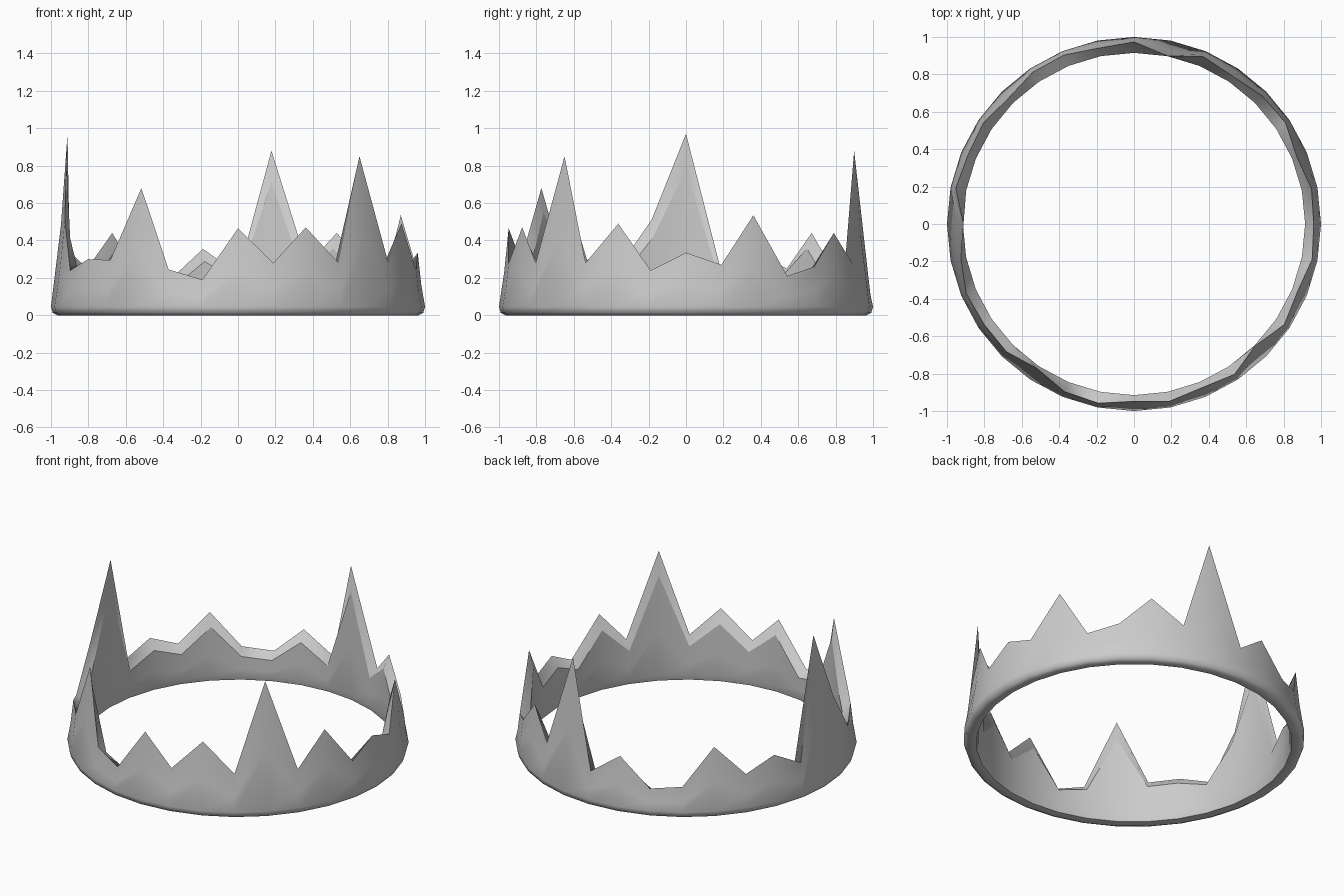
import bpy
import math

cube = bpy.data.objects.get("Cube")
if cube:
    bpy.data.objects.remove(cube, do_unlink=True)

metal = bpy.data.materials.new("pale_grey_metal")
metal.use_nodes = True
GREY = (0.6, 0.6, 0.6, 1)
metal.diffuse_color = GREY
metal.node_tree.nodes["Principled BSDF"].inputs["Base Color"].default_value = GREY

# Height of the jagged rim at each column, from the front round towards +x
RIM = [.465, .28, .47, .28, .85, .28, .49, .24,
       .335, .27, .535, .21, .26, .44, .27, .88,
       .22, .355, .18, .2, .44, .25, .33, .23,
       .97, .51, .24, .3, .295, .68, .245, .19]
COLUMNS = len(RIM)
INNER_RADIUS = .915
LIP = .81  # inner wall height as a share of the rim height


def outer_radius(z):
    """The outer wall leans inwards as it rises."""
    return 1 - .13 * z + .04 * z * z


def outer_profile(h):
    return [(.925, .008), (.965, 0), (.99, .012), (1, .045),
            (outer_radius(h * .5), h * .5), (outer_radius(h), h)]


def lip_profile(h):
    return [(INNER_RADIUS, h * LIP), (outer_radius(h), h)]


def inner_profile(h):
    return [(INNER_RADIUS, h * LIP), (INNER_RADIUS, h * .4),
            (INNER_RADIUS, .045), (.925, .008)]


def ring(name, profile):
    """Sweep a profile round the ring, with its shape set by the rim height."""
    verts, faces = [], []
    for k, h in enumerate(RIM):
        a = math.tau * k / COLUMNS
        verts += [(r * math.sin(a), -r * math.cos(a), z) for r, z in profile(h)]
    rows = len(verts) // COLUMNS
    for k in range(COLUMNS):
        a, b = k * rows, (k + 1) % COLUMNS * rows
        faces += [(a + i, b + i, b + i + 1, a + i + 1) for i in range(rows - 1)]
    mesh = bpy.data.meshes.new(name)
    mesh.from_pydata(verts, [], faces)
    mesh.materials.append(metal)
    mesh.shade_smooth()
    obj = bpy.data.objects.new(name, mesh)
    bpy.context.collection.objects.link(obj)
    return obj


# Outer wall with rounded foot, jagged lip, and inner wall
ring("crown_outer_wall", outer_profile)
ring("crown_lip", lip_profile)
ring("crown_inner_wall", inner_profile)
